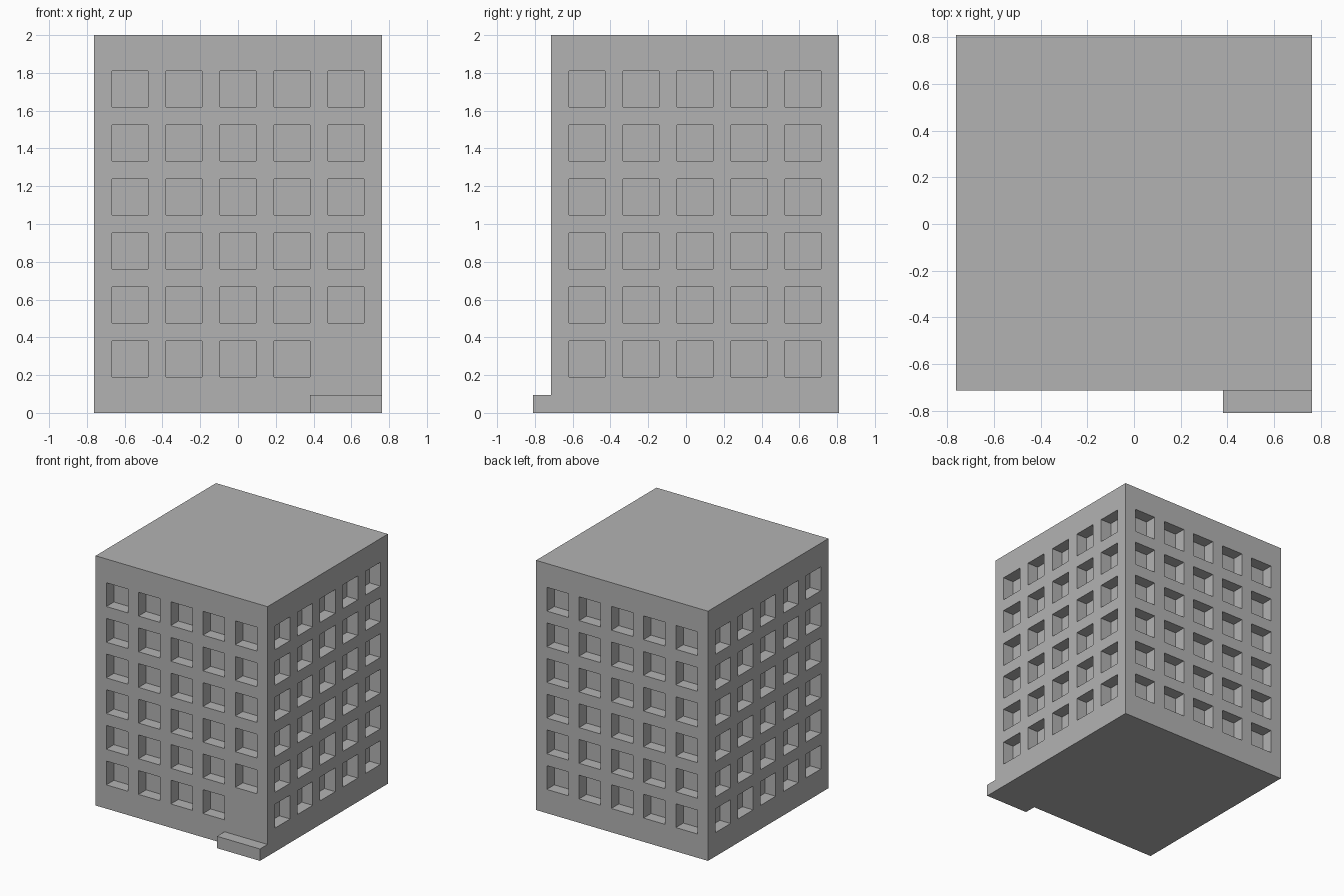
import bpy, bmesh
from math import pi
from mathutils import Matrix, Vector

old = bpy.data.objects.get("Cube")
if old:
    bpy.data.objects.remove(old, do_unlink=True)

U = 2 / 21            # building module
HALF = 8              # half the width, in modules
COLUMNS, FLOORS = 5, 6
SHIFT = Vector((0, 0.5, 0))

grey = bpy.data.materials.new("concrete grey")
grey.use_nodes = True
colour = (0.45, 0.45, 0.45, 1)
grey.diffuse_color = colour
grey.node_tree.nodes["Principled BSDF"].inputs["Base Color"].default_value = colour


def finish(bm, name):
    mesh = bpy.data.meshes.new(name)
    bm.to_mesh(mesh)
    bm.free()
    mesh.materials.append(grey)
    obj = bpy.data.objects.new(name, mesh)
    bpy.context.collection.objects.link(obj)
    return obj


# Grid lines: windows two modules wide with one module between them
xs = [-HALF]
for c in range(COLUMNS):
    xs += [-HALF + 1 + 3 * c, -HALF + 3 + 3 * c]
xs.append(HALF)
zs = [0]
for r in range(FLOORS):
    zs += [2 + 3 * r, 4 + 3 * r]
zs.append(21)

# Four walls, starting at the front and turning round the building
bm = bmesh.new()
windows = []
for side in range(4):
    turn = Matrix.Rotation(side * pi / 2, 3, 'Z')
    grid = [[bm.verts.new((turn @ Vector((x, -HALF, z)) + SHIFT) * U) for x in xs] for z in zs]
    for r in range(len(zs) - 1):
        for c in range(len(xs) - 1):
            face = bm.faces.new((grid[r][c], grid[r][c + 1], grid[r + 1][c + 1], grid[r + 1][c]))
            # The entrance bay on the front has no window
            entrance = side == 0 and r == 1 and c == len(xs) - 3
            if r % 2 and c % 2 and not entrance:
                windows.append(face)

# Roof and floor, then sunken windows
bmesh.ops.remove_doubles(bm, verts=bm.verts[:], dist=0.001)
bmesh.ops.holes_fill(bm, edges=[e for e in bm.edges if e.is_boundary], sides=0)
bmesh.ops.recalc_face_normals(bm, faces=bm.faces[:])
bm.normal_update()
bmesh.ops.inset_individual(bm, faces=windows, thickness=0, depth=-U)
finish(bm, "building_block")

# Entrance step at the front left corner
bm = bmesh.new()
bmesh.ops.create_cube(bm, size=U)
bmesh.ops.scale(bm, vec=(4, 1, 1), verts=bm.verts[:])
bmesh.ops.translate(bm, vec=Vector((6, -8, 0.5)) * U, verts=bm.verts[:])
finish(bm, "entrance_step")
